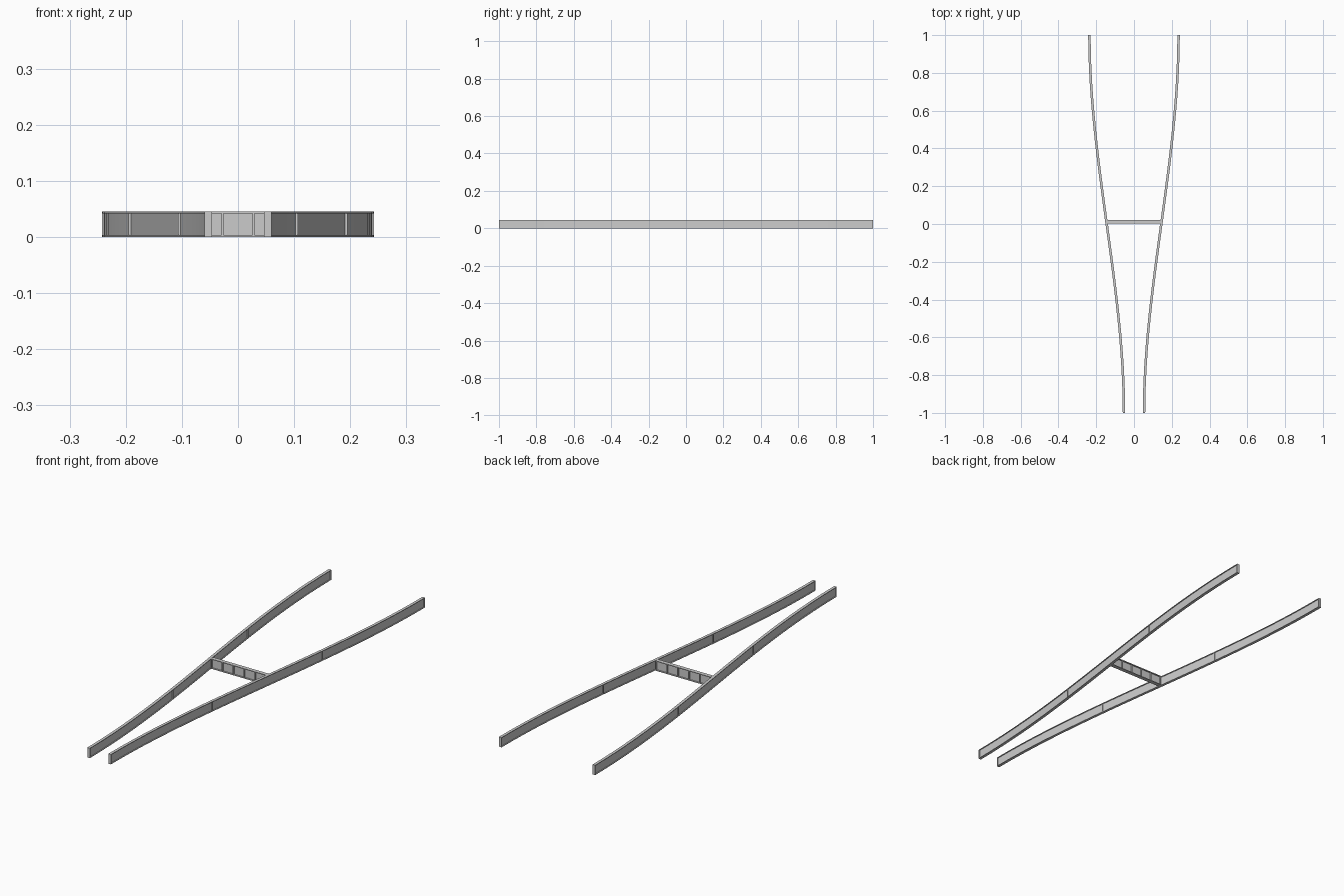
import bpy, bmesh
from mathutils import Vector

if "Cube" in bpy.data.objects:
    bpy.data.objects.remove(bpy.data.objects["Cube"])

H = 0.045       # beam height
FLANGE = 0.003  # top and bottom plate thickness
WEB = 0.005     # centre plate thickness
RIB = 0.004     # stiffener thickness


def i_profile(w, web=WEB):
    a, b = w / 2, web / 2
    t, u = FLANGE, H - FLANGE
    return [(-a, 0), (a, 0), (a, t), (b, t), (b, u), (a, u),
            (a, H), (-a, H), (-a, u), (-b, u), (-b, t), (-a, t)]


def sweep(bm, path, sides, profile):
    """Loft a (side, z) profile along flat path points."""
    rings = [[bm.verts.new(p + s * c + Vector((0, 0, z))) for c, z in profile]
             for p, s in zip(path, sides)]
    n = len(profile)
    for r0, r1 in zip(rings, rings[1:]):
        for i in range(n):
            j = (i + 1) % n
            bm.faces.new((r0[i], r0[j], r1[j], r1[i]))
    bm.faces.new(rings[0][::-1])
    bm.faces.new(rings[-1])


def rib(bm, p, s, w):
    """Full-width upright stiffener plate across the beam."""
    d = Vector((-s.y, s.x, 0)) * RIB / 2
    h = w / 2
    box = [(-h, 0), (h, 0), (h, H), (-h, H)]
    sweep(bm, [p - d, p + d], [s, s], box)


def finish(bm, name):
    bmesh.ops.recalc_face_normals(bm, faces=bm.faces)
    me = bpy.data.meshes.new(name)
    bm.to_mesh(me)
    bm.free()
    ob = bpy.data.objects.new(name, me)
    bpy.context.collection.objects.link(ob)
    bpy.context.view_layer.objects.active = ob
    ob.select_set(True)
    bpy.ops.object.shade_smooth_by_angle(angle=0.5)
    ob.select_set(False)
    return ob


def rail_at(y):
    """Point and sideways direction on the S-curved rail."""
    t = (y + 1) / 2
    x = 0.053 + 0.183 * t * t * (3 - 2 * t)
    slope = 0.183 * 3 * t * (1 - t)
    return Vector((x, y, 0)), Vector((1, -slope, 0)).normalized()


# Side rails, with stiffeners at the ends and thirds
W = 0.013
bm = bmesh.new()
pts = [rail_at(-1 + 2 * i / 24) for i in range(25)]
sweep(bm, [p for p, s in pts], [s for p, s in pts], i_profile(W))
for y in (-1 + RIB / 2, -1 / 3, 1 / 3, 1 - RIB / 2):
    rib(bm, *rail_at(y), W)
rails = finish(bm, "side_rails")
mirror = rails.modifiers.new("mirror", 'MIRROR')
mirror.use_mirror_merge = False

# Cross member with evenly spaced stiffeners
CW, CY, L = 0.018, 0.012, 0.139
side = Vector((0, 1, 0))
bm = bmesh.new()
sweep(bm, [Vector((-L, CY, 0)), Vector((L, CY, 0))], [side, side], i_profile(CW))
for i in range(6):
    x = (L - RIB / 2) * (-1 + 2 * i / 5)
    rib(bm, Vector((x, CY, 0)), side, CW)
finish(bm, "cross_member")
